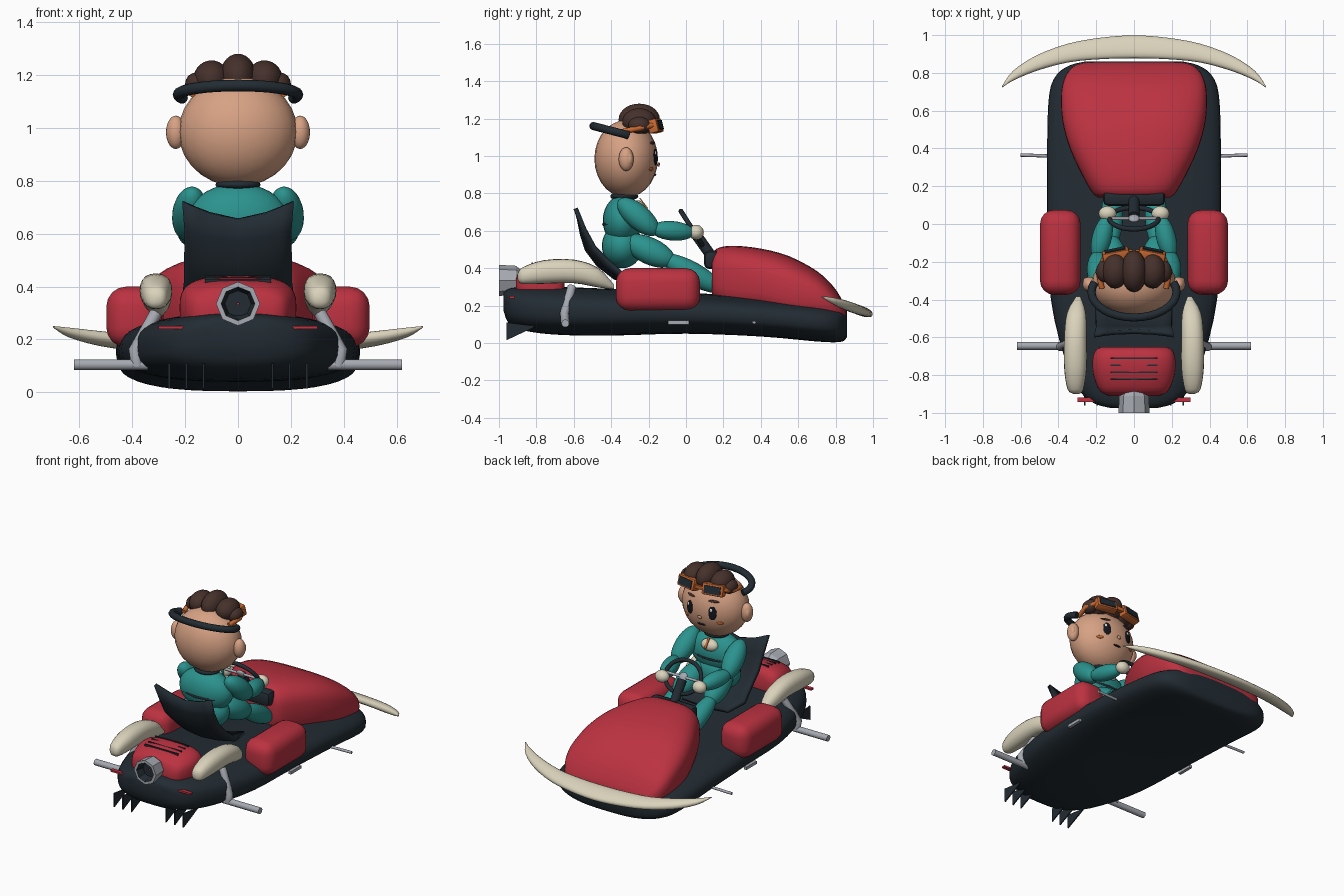
import bpy, bmesh, math
from mathutils import Vector, Matrix

cube = bpy.data.objects.get("Cube")
if cube:
    bpy.data.objects.remove(cube, do_unlink=True)


def material(name, r, g, b):
    m = bpy.data.materials.new(name)
    m.use_nodes = True
    m.diffuse_color = (r, g, b, 1)
    m.node_tree.nodes["Principled BSDF"].inputs["Base Color"].default_value = (r, g, b, 1)
    return m


RED = material("red paint", .50, .032, .052)
DARK = material("dark navy", .016, .025, .033)
CREAM = material("cream", .70, .65, .50)
SKIN = material("skin", .68, .36, .23)
TEAL = material("teal cloth", .024, .29, .27)
BROWN = material("brown hair", .06, .03, .024)
ORANGE = material("orange", .58, .14, .03)
GREY = material("grey metal", .38, .40, .44)
BLACK = material("black", .006, .008, .012)
WHITE = material("white", .85, .85, .85)


def finish(name, bm, *mats, angle=40):
    bmesh.ops.recalc_face_normals(bm, faces=bm.faces)
    me = bpy.data.meshes.new(name)
    bm.to_mesh(me)
    bm.free()
    for m in mats:
        me.materials.append(m)
    me.shade_smooth()
    me.set_sharp_from_angle(angle=math.radians(angle))
    ob = bpy.data.objects.new(name, me)
    bpy.context.collection.objects.link(ob)
    return ob


def spline(keys, steps=3):
    """Smooth a list of section tuples."""
    ks = [Vector(k) for k in keys]
    out = []
    for i in range(len(ks) - 1):
        a, b = ks[i], ks[i + 1]
        ta = (b - ks[i - 1]) / 2 if i else (b - a)
        tb = (ks[i + 2] - a) / 2 if i + 2 < len(ks) else (b - a)
        for j in range(steps):
            t = j / steps
            out.append(a * (2*t**3 - 3*t*t + 1) + ta * (t**3 - 2*t*t + t)
                       + b * (3*t*t - 2*t**3) + tb * (t**3 - t*t))
    return out + [ks[-1]]


def loft(name, keys, u, v, mat, power=2.5, seg=28):
    """Sections (x, y, z, half size along u, half size along v)."""
    bm = bmesh.new()
    rings = []
    for k in spline(keys):
        ring = []
        for i in range(seg):
            a = math.tau * i / seg
            c, s = math.cos(a), math.sin(a)
            p = Vector(k[:3]) + Vector(u) * math.copysign(abs(c) ** (2 / power), c) * k[3]
            ring.append(bm.verts.new(p + Vector(v) * math.copysign(abs(s) ** (2 / power), s) * k[4]))
        rings.append(ring)
    for r, q in zip(rings, rings[1:]):
        for i in range(seg):
            bm.faces.new((r[i], r[i-1], q[i-1], q[i]))
    bm.faces.new(rings[0])
    bm.faces.new(rings[-1])
    return finish(name, bm, mat)


def hull_loft(name, keys, mat, power):
    """Sections (y, half width, bottom, top)."""
    return loft(name, [(0, y, (a + b) / 2, w, (b - a) / 2) for y, w, a, b in keys],
                (1, 0, 0), (0, 0, 1), mat, power, 40)


def ball(name, loc, size, mat, axis=(0, 0, 1)):
    bm = bmesh.new()
    rot = Vector(axis).to_track_quat('Z', 'Y').to_matrix().to_4x4()
    bmesh.ops.create_uvsphere(bm, u_segments=24, v_segments=14, radius=1,
                              matrix=Matrix.Translation(loc) @ rot @ Matrix.Diagonal((*size, 1)))
    return finish(name, bm, mat, angle=80)


def limb(name, p, q, r, mat):
    p, q = Vector(p), Vector(q)
    ball(name, (p + q) / 2, (r, r, (q - p).length / 2), mat, q - p)


def box(name, loc, size, mat, rot=(0, 0, 0), bevel=0.0, seg=2):
    bm = bmesh.new()
    bmesh.ops.create_cube(bm, size=1, matrix=Matrix.Diagonal((*size, 1)))
    if bevel:
        bmesh.ops.bevel(bm, geom=bm.edges[:], offset=bevel, segments=seg, affect='EDGES', profile=.5)
    ob = finish(name, bm, mat)
    ob.location, ob.rotation_euler = loc, rot
    return ob


def tube(name, pts, r, mat, closed=False):
    cu = bpy.data.curves.new(name, 'CURVE')
    cu.dimensions, cu.bevel_depth, cu.bevel_resolution, cu.use_fill_caps = '3D', r, 3, True
    sp = cu.splines.new('POLY')
    sp.points.add(len(pts) - 1)
    for p, co in zip(sp.points, pts):
        p.co = (*co, 1)
    sp.use_cyclic_u = closed
    tmp = bpy.data.objects.new(name + "_path", cu)
    bpy.context.collection.objects.link(tmp)
    dg = bpy.context.evaluated_depsgraph_get()
    me = bpy.data.meshes.new_from_object(tmp.evaluated_get(dg))
    bpy.data.objects.remove(tmp)
    bm = bmesh.new()
    bm.from_mesh(me)
    return finish(name, bm, mat)


# Body shell, hood and rear cowl
hull_loft("hull", [(-.975, .12, .17, .27), (-.95, .21, .11, .29), (-.88, .29, .07, .30), (-.7, .37, .045, .30),
                   (-.4, .44, .04, .29), (0, .46, .05, .27), (.4, .46, .035, .245), (.68, .45, .01, .22),
                   (.79, .41, .004, .205), (.84, .34, .01, .195), (.86, .26, .03, .17)], DARK, 2.7)
hull_loft("hood", [(.14, .19, .26, .46), (.165, .22, .2, .505), (.25, .27, .16, .52), (.4, .34, .14, .505),
                   (.55, .38, .1, .465), (.7, .385, .1, .385), (.79, .36, .1, .3), (.84, .31, .1, .22),
                   (.855, .25, .12, .18)], RED, 3)
hull_loft("rear_cowl", [(-.91, .13, .26, .34), (-.885, .18, .23, .395), (-.8, .215, .2, .43),
                        (-.72, .22, .2, .44), (-.67, .205, .2, .425), (-.65, .17, .22, .39)], RED, 3)
for i in range(4):
    box("cowl_slit", (0, -.71 - .037 * i, .429 - .004 * i), (.25, .008, .025), DARK)

# Front bumper crescent
half = [(.7, .725, .004), (.64, .785, .027), (.52, .85, .042), (.35, .905, .052), (.17, .93, .06)]
arc = half + [(0, .938, .064)] + [(-x, y, w) for x, y, w in reversed(half)]
loft("front_bumper", [(x, y, .25 - .36 * (y - .72), w, min(w * .6, .026)) for x, y, w in arc],
     (0, .94, -.34), (0, .34, .94), CREAM, 2.2, 20)

# Exhaust: lathed outlet with a dark bore
bm = bmesh.new()
prof = [(-.82, .02), (-.86, .04), (-.91, .078), (-1, .083), (-1, .064), (-.95, .05), (-.95, .004)]
rings = [[bm.verts.new((r * math.cos(math.tau * i / 8), y, .335 + r * math.sin(math.tau * i / 8)))
          for i in range(8)] for y, r in prof]
for n, (r, q) in enumerate(zip(rings, rings[1:])):
    for i in range(8):
        bm.faces.new((r[i], r[i-1], q[i-1], q[i])).material_index = int(n > 3)
finish("exhaust", bm, GREY, DARK, angle=25)

# Mirrored body parts
for s, side in ((1, "left"), (-1, "right")):
    box(side + "_side_pod", (s * .39, -.15, .285), (.215, .45, .23), RED, bevel=.075, seg=4)
    loft(side + "_rear_fender",
         [(s * x, y, z, r, r) for x, y, z, r in
          [(.305, -.9, .355, .015), (.31, -.875, .36, .042), (.31, -.76, .38, .06), (.31, -.6, .383, .06),
           (.305, -.47, .35, .05), (.295, -.385, .3, .012)]], (1, 0, 0), (0, 0, 1.05), CREAM, 2.3, 20)
    tube(side + "_rear_axle", [(s * .34, -.645, .105), (s * .62, -.645, .105)], .021, GREY)
    tube(side + "_axle_bracket", [(s * .38, -.645, .1), (s * .39, -.65, .16), (s * .31, -.61, .3)], .024, GREY)
    tube(side + "_front_axle", [(s * .44, .36, .11), (s * .6, .365, .11)], .009, GREY)
    box(side + "_side_plate", (s * .456, -.04, .11), (.02, .11, .02), GREY)
    box(side + "_tail_light", (s * .25, -.93, .245), (.1, .025, .012), RED)
    # Rear diffuser fins
    for x in (.13, .195, .26):
        bm = bmesh.new()
        a, b = [[bm.verts.new((s * x + o, y, z)) for y, z in ((-.96, .015), (-.96, .11), (-.8, .09))]
                for o in (-.004, .004)]
        bm.faces.new(a)
        bm.faces.new(b)
        for i in range(3):
            bm.faces.new((a[i], a[i-1], b[i-1], b[i]))
        finish(side + "_rear_fin", bm, DARK)

# Seat: a curved sheet with raised wings
bm = bmesh.new()
rows = []
for y, z, w, fwd, up in [(-.57, .655, .21, -.02, .065), (-.555, .58, .2, .01, .03), (-.53, .5, .2, .04, .01),
                         (-.47, .42, .2, .06, .01), (-.38, .35, .21, .05, .01), (-.22, .315, .18, .03, .03)]:
    rows.append([bm.verts.new((w * t, y + fwd * t * t, z + up * abs(t) ** 1.5))
                 for t in (-1, -.75, -.5, 0, .5, .75, 1)])
for r, q in zip(rows, rows[1:]):
    for i in range(6):
        bm.faces.new((r[i], r[i+1], q[i+1], q[i]))
seat = finish("seat", bm, DARK)
mod = seat.modifiers.new("thickness", 'SOLIDIFY')
mod.thickness, mod.offset = .024, 0

# Steering wheel and console
wheel = [(.13 * math.cos(a), .03 - .057 * math.sin(a), .615 + .09 * math.sin(a))
         for a in (math.tau * i / 28 for i in range(28))]
tube("steering_wheel", wheel, .013, DARK, True)
tube("steering_spoke", [(-.12, .03, .615), (.12, .03, .615)], .009, GREY)
tube("steering_lower_spoke", [(0, .03, .615), (0, .08, .535)], .009, GREY)
ball("steering_hub", (0, .03, .615), (.03, .03, .015), GREY, (0, -.82, -.57))
tube("steering_column", [(0, .04, .6), (0, .16, .43)], .03, DARK)
box("dashboard", (0, .14, .445), (.33, .09, .1), DARK, bevel=.03)

# Driver's head, hair and strap
HC, HR = Vector((0, -.32, .985)), Vector((.225, .17, .207))
ball("head", HC, HR, SKIN)
for x, z, r in ((0, 1.195, .085), (.1, 1.185, .07), (-.1, 1.185, .07), (.155, 1.165, .045), (-.155, 1.165, .045)):
    ball("hair_lobe", (x, -.25, z), (min(r, .068), r * 1.3, r), BROWN)
band = [(.225 * math.cos(a), -.36 - .135 * math.sin(a), 1.125 + .035 * math.sin(a))
        for a in (math.pi * (i / 20 * 1.24 - .12) for i in range(21))]
tube("head_band", band, .022, DARK)
box("goggle_bridge", (0, -.15, 1.16), (.06, .03, .025), ORANGE)


def face_plate(name, x, z, w, h, mat, lift=0.0):
    """Flat oval lying on the head surface."""
    dz = z - HC.z
    y = HR.y * math.sqrt(1 - (x / HR.x) ** 2 - (dz / HR.z) ** 2)
    n = Vector((x / HR.x ** 2, y / HR.y ** 2, dz / HR.z ** 2)).normalized()
    ball(name, Vector((x, HC.y + y, z)) + n * lift, (w, h, .006), mat, n)


face_plate("nose", 0, .955, .016, .012, SKIN, .006)
face_plate("mouth", 0, .9, .03, .006, BLACK)
for s, side in ((1, "left"), (-1, "right")):
    ball(side + "_ear", (s * .235, -.32, .983), (.037, .04, .063), SKIN)
    ball(side + "_inner_ear", (s * .25, -.305, .983), (.02, .022, .036), SKIN)
    face_plate(side + "_eye", s * .085, .995, .027, .045, BLACK)
    face_plate(side + "_eye_shine", s * .085 + .008, 1.015, .009, .012, WHITE, .004)
    face_plate(side + "_brow", s * .085, 1.07, .035, .008, BROWN)
    face_plate(side + "_cheek", s * .125, .93, .022, .01, ORANGE)
    turn = (.25, 0, -s * .2)
    box(side + "_goggle_frame", (s * .095, -.165, 1.16), (.145, .055, .075), ORANGE, turn, .01)
    box(side + "_goggle_lens", (s * .101, -.138, 1.167), (.11, .008, .05), DARK, turn)
    tube(side + "_goggle_strap", [(s * .155, -.18, 1.165), (s * .19, -.25, 1.15), (s * .17, -.34, 1.13)], .015, ORANGE)

    # Driver's limbs
    limb(side + "_upper_arm", (s * .17, -.36, .765), (s * .195, -.15, .585), .066, TEAL)
    limb(side + "_forearm", (s * .2, -.19, .61), (s * .14, .045, .59), .052, TEAL)
    ball(side + "_hand", (s * .14, .055, .592), (.047, .04, .04), CREAM)
    limb(side + "_thigh", (s * .09, -.33, .555), (s * .125, -.06, .43), .072, TEAL)
    limb(side + "_shin", (s * .125, -.13, .465), (s * .11, .2, .28), .06, TEAL)

# Driver's torso
ball("torso", (0, -.34, .655), (.19, .105, .135), TEAL)
ball("hips", (0, -.34, .52), (.16, .11, .12), TEAL)
tube("belt", [(.165 * math.cos(a), -.34 + .098 * math.sin(a), .635)
              for a in (math.tau * i / 24 for i in range(24))], .01, DARK, True)
ball("collar", (0, -.33, .785), (.085, .075, .025), DARK)
ball("chest_patch", (0, -.255, .725), (.06, .04, .035), CREAM, (0, .8, .6))
box("chest_stripe", (0, -.226, .747), (.014, .006, .07), ORANGE, (.65, 0, 0))
